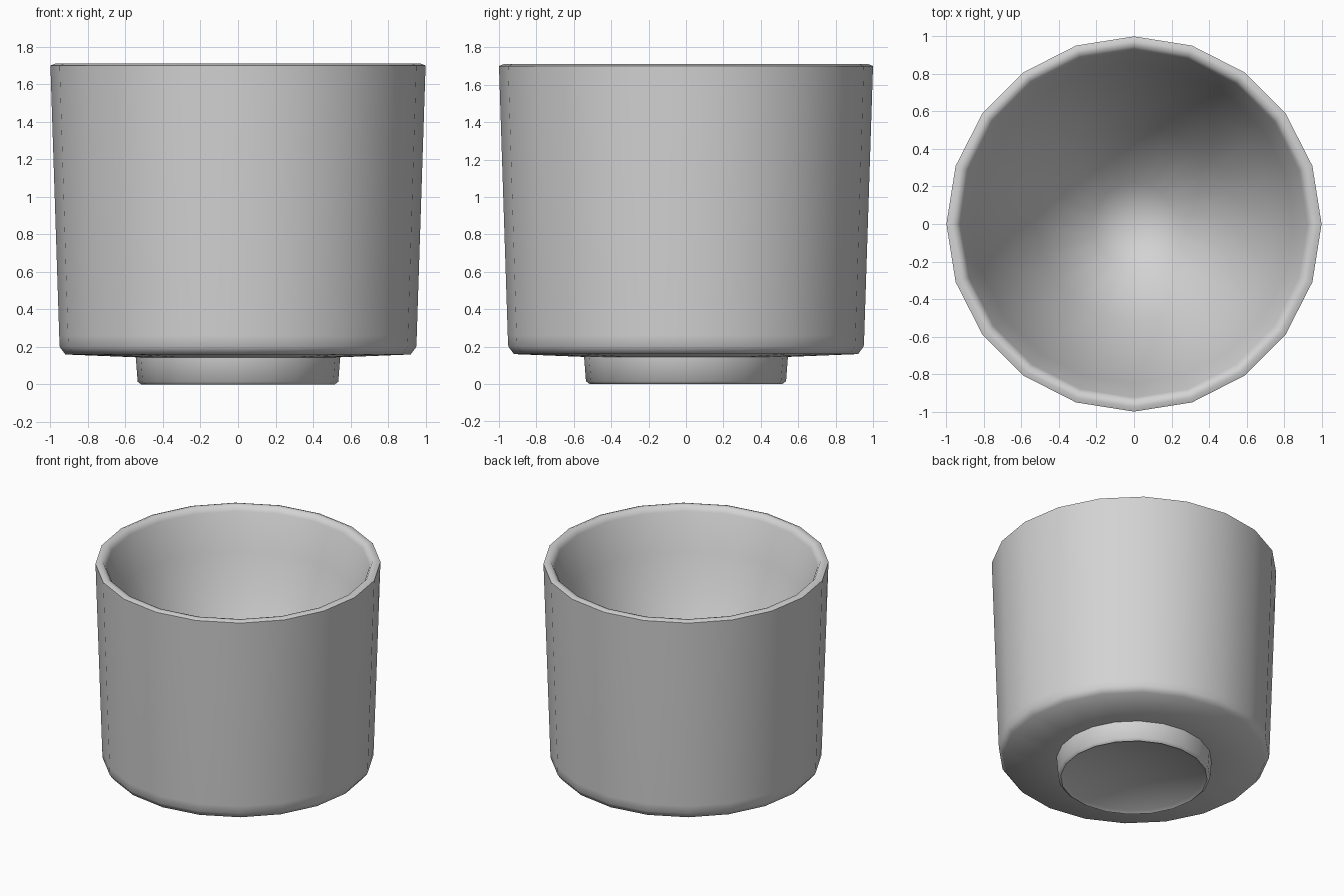
import bpy, bmesh, math

if "Cube" in bpy.data.objects:
    bpy.data.objects.remove(bpy.data.objects["Cube"])

clay = bpy.data.materials.new("light_grey_clay")
clay.diffuse_color = (0.65, 0.65, 0.65, 1)
clay.use_nodes = True
clay.node_tree.nodes["Principled BSDF"].inputs["Base Color"].default_value = clay.diffuse_color


def lathe(name, profile, sides):
    """Revolve (radius, height) points about z; radius 0 becomes a pole."""
    bm = bmesh.new()
    rings = []
    for r, z in profile:
        if r == 0:
            rings.append([bm.verts.new((0, 0, z))] * sides)
        else:
            rings.append([bm.verts.new((r * math.cos(2 * math.pi * i / sides),
                                        r * math.sin(2 * math.pi * i / sides), z))
                          for i in range(sides)])
    for a, b in zip(rings, rings[1:]):
        for i in range(sides):
            j = (i + 1) % sides
            corners = list(dict.fromkeys((a[i], a[j], b[j], b[i])))
            bm.faces.new(corners)
    bmesh.ops.recalc_face_normals(bm, faces=bm.faces)
    mesh = bpy.data.meshes.new(name)
    bm.to_mesh(mesh)
    bm.free()
    mesh.materials.append(clay)
    obj = bpy.data.objects.new(name, mesh)
    bpy.context.collection.objects.link(obj)
    bpy.ops.object.select_all(action='DESELECT')
    obj.select_set(True)
    bpy.context.view_layer.objects.active = obj
    bpy.ops.object.shade_smooth_by_angle(angle=math.radians(60))
    return obj


# One continuous wall: hollow foot, underside, tapered side, rim, deep bowl inside
lathe("cup", [
    (0, 0.08), (0.49, 0.015), (0.515, 0.0), (0.535, 0.015),
    (0.545, 0.145), (0.92, 0.16), (0.95, 0.20), (0.953, 0.26),
    (0.998, 1.64), (1.0, 1.70), (0.975, 1.71), (0.945, 1.705),
    (0.925, 1.67), (0.85, 1.40), (0.74, 1.11), (0.52, 0.65), (0.22, 0.30), (0, 0.22),
], 20)
